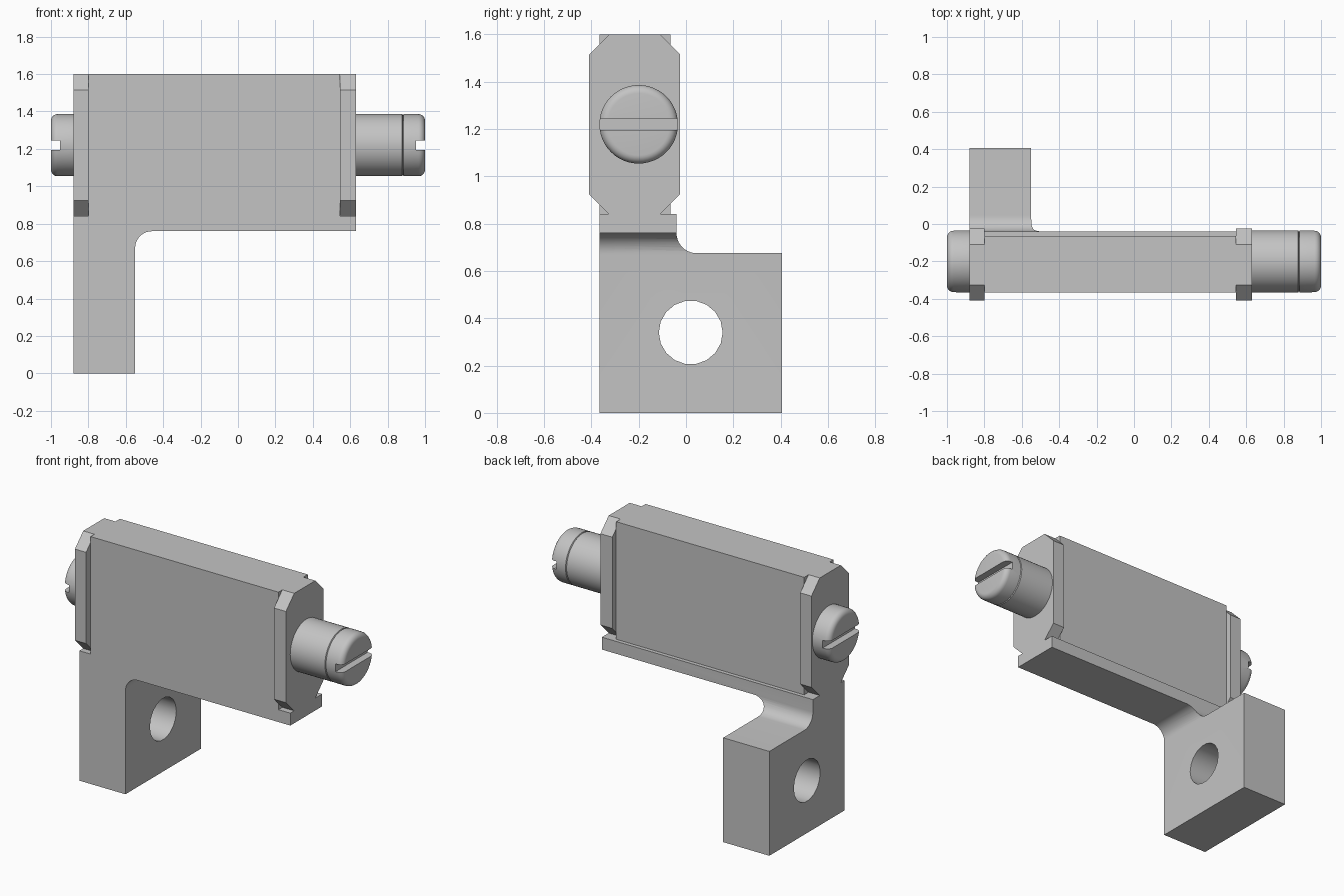
import bpy, bmesh, math
from mathutils import Vector

cube = bpy.data.objects.get("Cube")
if cube:
    bpy.data.objects.remove(cube, do_unlink=True)

metal = bpy.data.materials.new("plain grey metal")
metal.use_nodes = True
GREY = (0.55, 0.55, 0.55, 1)
metal.diffuse_color = GREY
metal.node_tree.nodes["Principled BSDF"].inputs["Base Color"].default_value = GREY


def finish(name, bm):
    bmesh.ops.recalc_face_normals(bm, faces=bm.faces)
    mesh = bpy.data.meshes.new(name)
    bm.to_mesh(mesh)
    bm.free()
    mesh.materials.append(metal)
    obj = bpy.data.objects.new(name, mesh)
    bpy.context.collection.objects.link(obj)
    return obj


def prism(name, outline, axis, start, end):
    """Extrude a 2D outline along x (outline in y, z) or y (outline in x, z)."""
    place = (lambda p, d: (d, p[0], p[1])) if axis == "x" else (lambda p, d: (p[0], d, p[1]))
    bm = bmesh.new()
    face = bm.faces.new([bm.verts.new(place(p, start)) for p in outline])
    out = bmesh.ops.extrude_face_region(bm, geom=[face])
    verts = [g for g in out["geom"] if isinstance(g, bmesh.types.BMVert)]
    bmesh.ops.translate(bm, verts=verts, vec=place((0, 0), end - start))
    return finish(name, bm)


def rect(a0, a1, b0, b1):
    return [(a0, b0), (a1, b0), (a1, b1), (a0, b1)]


def arc(ca, cb, r, deg0, deg1, steps):
    angles = [math.radians(deg0 + (deg1 - deg0) * i / steps) for i in range(steps + 1)]
    return [(ca + r * math.cos(t), cb + r * math.sin(t)) for t in angles]


def combine(obj, other, operation):
    """Apply a boolean and discard the helper."""
    mod = obj.modifiers.new("cut", "BOOLEAN")
    mod.operation, mod.solver, mod.object = operation, "EXACT", other
    bpy.context.view_layer.update()
    graph = bpy.context.evaluated_depsgraph_get()
    mesh = bpy.data.meshes.new_from_object(obj.evaluated_get(graph))
    obj.modifiers.clear()
    obj.data = mesh
    bpy.data.objects.remove(other, do_unlink=True)


def smooth(obj):
    bpy.ops.object.select_all(action="DESELECT")
    obj.select_set(True)
    bpy.context.view_layer.objects.active = obj
    bpy.ops.object.shade_smooth_by_angle(angle=math.radians(32))


LEFT, RIGHT = -0.88, 0.63          # outer ends of the body
FRONT, BASE, TOP = -0.365, 0.84, 1.6
AXIS_Y, AXIS_Z = -0.2, 1.22        # screw axis

# Bracket: side silhouette intersected with the front silhouette, then drilled
side = ([(FRONT, 0), (0.405, 0), (0.405, 0.675)]
        + arc(0.045, 0.76, 0.085, 270, 180, 10)
        + [(-0.04, BASE), (FRONT, BASE)])
bracket = prism("bracket", side, "x", -1.5, 1.5)
front = ([(LEFT, -0.2), (-0.55, -0.2)]
         + arc(-0.46, 0.67, 0.09, 180, 90, 10)
         + [(RIGHT, 0.76), (RIGHT, 1), (LEFT, 1)])
combine(bracket, prism("front_outline", front, "y", -1, 1), "INTERSECT")
hole = arc(0.02, 0.34, 0.135, 0, 340, 17)
combine(bracket, prism("hole_cutter", hole, "x", -1.2, 0), "DIFFERENCE")
smooth(bracket)

# Main block between the end plates
prism("main_block", rect(FRONT, -0.065, BASE, TOP), "x", -0.8, 0.545)

# Chamfered end plates
y0, y1, c = -0.41, -0.025, 0.085
octagon = [(y0 + c, BASE), (y1 - c, BASE), (y1, BASE + c), (y1, TOP - c),
           (y1 - c, TOP), (y0 + c, TOP), (y0, TOP - c), (y0, BASE + c)]
prism("right_end_plate", octagon, "x", LEFT, -0.8)
prism("left_end_plate", octagon, "x", 0.545, RIGHT)


def screw(name, sign, seat, shank_end=None):
    """Round slotted screw lathed about the x axis, head towards sign * x."""
    r, b = 0.166, 0.035
    outline = [(seat, 0), (seat, r)]
    if shank_end:   # fine groove between collar and head
        outline += [(shank_end - 0.004, r), (shank_end, r - 0.008), (shank_end + 0.004, r)]
    outline += arc(1 - b, r - b, b, 90, 0, 6) + [(1, 0)]
    bm = bmesh.new()
    verts = [bm.verts.new((sign * x, AXIS_Y + d, AXIS_Z)) for x, d in outline]
    edges = [bm.edges.new(pair) for pair in zip(verts, verts[1:])]
    bmesh.ops.spin(bm, geom=verts + edges, cent=(0, AXIS_Y, AXIS_Z), axis=(1, 0, 0),
                   angle=math.tau, steps=48, use_merge=True)
    bmesh.ops.remove_doubles(bm, verts=bm.verts, dist=0.0002)
    obj = finish(name, bm)
    slot = rect(AXIS_Y - 0.3, AXIS_Y + 0.3, AXIS_Z - 0.025, AXIS_Z + 0.025)
    ends = sorted((sign * 0.953, sign * 1.1))
    combine(obj, prism("slot_cutter", slot, "x", *ends), "DIFFERENCE")
    smooth(obj)


screw("long_screw", 1, RIGHT, 0.882)
screw("short_screw", -1, -LEFT)
